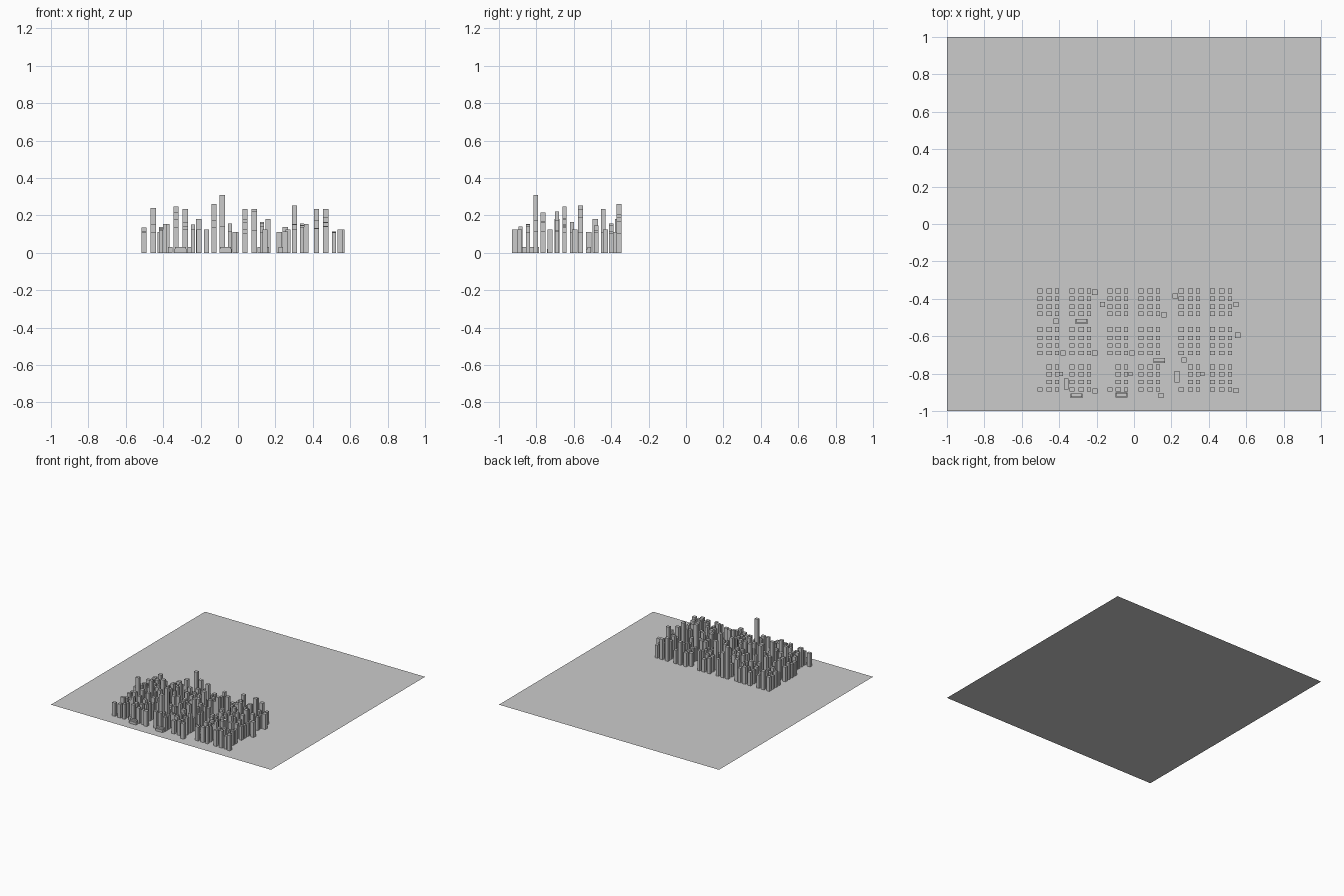
import bpy, bmesh, random
from mathutils import Matrix

random.seed(7)


def box(bm, x, y, w, d, h, z=0.0):
    m = Matrix.Translation((x, y, z + h / 2)) @ Matrix.Diagonal((w, d, h, 1))
    bmesh.ops.create_cube(bm, size=1, matrix=m)


def finish(bm, name):
    me = bpy.data.meshes.new(name)
    bm.to_mesh(me)
    bm.free()
    ob = bpy.data.objects.new(name, me)
    bpy.context.collection.objects.link(ob)


# ground sheet
bm = bmesh.new()
bmesh.ops.create_grid(bm, x_segments=1, y_segments=1, size=1)
finish(bm, "ground_sheet")

# block grid: column centres, row centres and tallest height seen along each
cols = [(-.503, -.453, -.412), (-.332, -.283, -.241), (-.128, -.085, -.042),
        (.037, .086, .128), (.252, .302, .342), (.42, .47, .513)]
col_caps = [(.16, .24, .155), (.25, .235, .18), (.265, .31, .19),
            (.235, .235, .20), (.16, .255, .185), (.235, .235, .125)]
rows = [(-.358, -.40, -.442, -.48), (-.565, -.61, -.65, -.69),
        (-.765, -.803, -.845, -.885)]
row_caps = [(.26, .185, .235, .18), (.25, .20, .245, .22), (.215, .31, .195, .165)]
widths = (.028, .029, .022)
depths = (.026, .023, .023, .023)

# landmark towers: (block column, column, block row, row) -> height
peaks = {(2, 1, 2, 1): .31, (2, 0, 0, 0): .262, (4, 1, 1, 0): .252,
         (1, 0, 1, 2): .247, (0, 1, 1, 2): .24, (3, 0, 0, 2): .235,
         (5, 1, 0, 2): .235, (5, 0, 1, 0): .235, (3, 1, 1, 3): .22,
         (1, 1, 1, 0): .235, (1, 0, 2, 0): .215, (3, 1, 1, 0): .235}

# city blocks
for bc in range(6):
    for br in range(3):
        bm = bmesh.new()
        for j in range(3):
            for i in range(4):
                # front row alternates with a narrower block
                if br == 2 and bc % 2 == 0 and j == 0 and i < 3:
                    continue
                cap = min(col_caps[bc][j], row_caps[br][i])
                h = random.uniform(.105, .105 + .65 * (cap - .105))
                h = peaks.get((bc, j, br, i), h)
                box(bm, cols[bc][j], rows[br][i], widths[j], depths[i], h)
        finish(bm, f"city_block_{br}_{bc}")

# stand-alone towers between the blocks
bm = bmesh.new()
for x, y, h in [(-.21, -.365, .18), (-.168, -.43, .125), (.22, -.385, .11),
                (.545, -.43, .125), (.16, -.485, .18), (-.417, -.52, .11),
                (-.38, -.69, .155), (-.21, -.69, .18), (-.01, -.69, .11),
                (.267, -.727, .125), (.555, -.595, .125), (-.208, -.893, .125),
                (.545, -.89, .125), (.145, -.917, .125)]:
    box(bm, x, y, .028, .028, h)
for x, h in [(-.39, .155), (-.018, .11), (.365, .155)]:
    box(bm, x, -.803, .022, .022, h)
finish(bm, "lone_towers")

# low stepped halls
bm = bmesh.new()
for x, y in [(-.28, -.521), (.135, -.729), (-.307, -.918), (-.067, -.915)]:
    box(bm, x, y, .064, .026, .02)
    box(bm, x, y + .003, .06, .018, .012, .02)
for x, y in [(-.363, -.856), (.23, -.817)]:
    box(bm, x, y, .025, .06, .03)
finish(bm, "low_halls")
